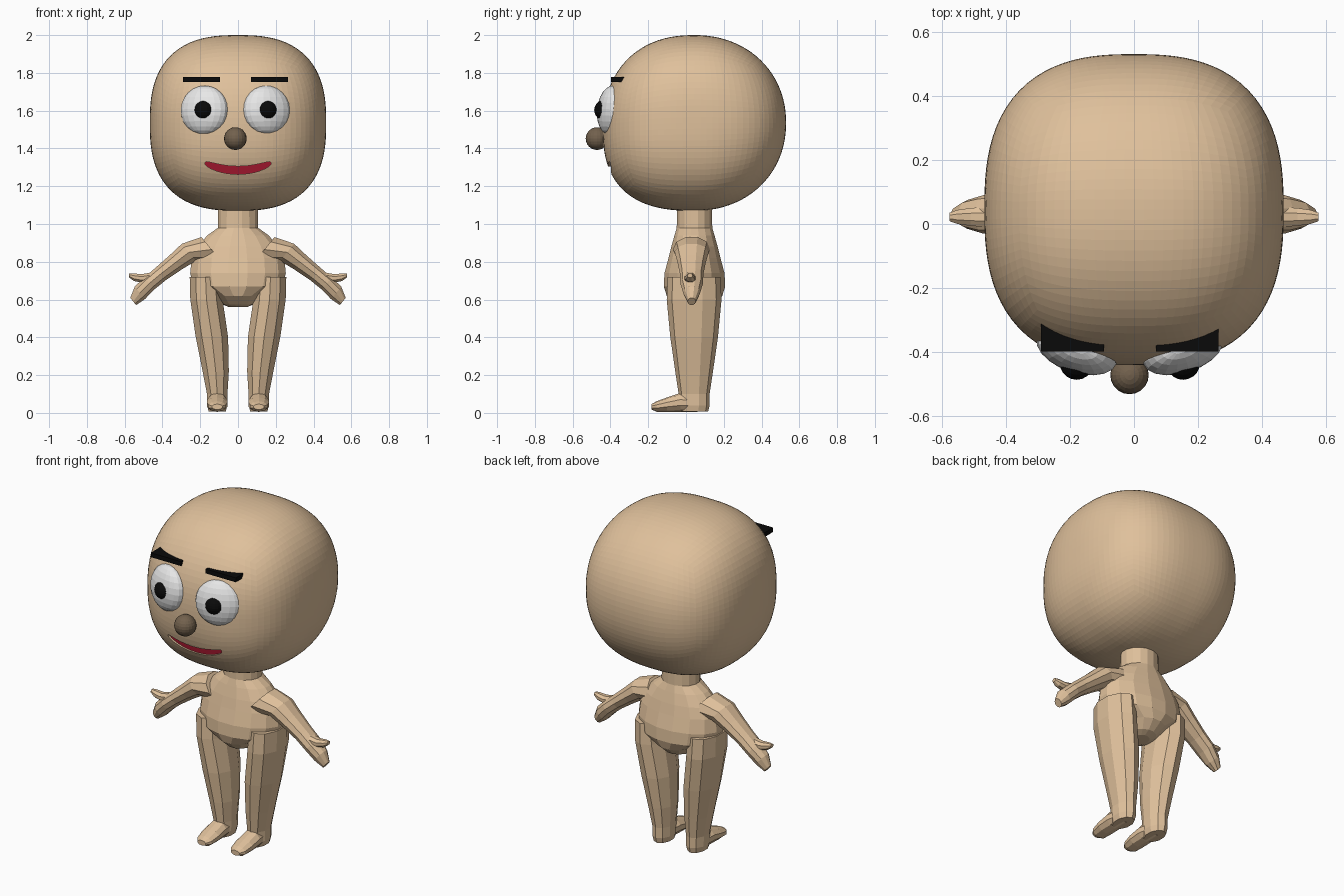
import bpy, bmesh, math
from mathutils import Vector

if "Cube" in bpy.data.objects:
    bpy.data.objects.remove(bpy.data.objects["Cube"])


def material(name, rgb):
    m = bpy.data.materials.new(name)
    m.diffuse_color = (*rgb, 1)
    m.use_nodes = True
    m.node_tree.nodes["Principled BSDF"].inputs["Base Color"].default_value = m.diffuse_color
    return m


SKIN = material("skin tan", (0.74, 0.53, 0.33))
NOSE = material("nose brown", (0.17, 0.12, 0.075))
WHITE = material("eye white", (0.8, 0.8, 0.8))
BLACK = material("black", (0.003, 0.003, 0.003))
RED = material("mouth red", (0.33, 0.008, 0.025))


def make(name, bm, *mats):
    me = bpy.data.meshes.new(name)
    bm.to_mesh(me)
    bm.free()
    ob = bpy.data.objects.new(name, me)
    bpy.context.collection.objects.link(ob)
    for m in mats:
        me.materials.append(m)
    return ob


def oval(c, u, v, n=12):
    """Ring of points around c with half-axes u and v."""
    c, u, v = Vector(c), Vector(u), Vector(v)
    return [c + u * math.cos(t) + v * math.sin(t)
            for t in (2 * math.pi * (i + 0.5) / n for i in range(n))]


def loft(name, rings, *mats):
    """Skin a list of point rings and cap both ends (last face = last cap)."""
    bm = bmesh.new()
    vs = [[bm.verts.new(p) for p in r] for r in rings]
    n = len(vs[0])
    for a, b in zip(vs, vs[1:]):
        for i in range(n):
            j = (i + 1) % n
            bm.faces.new((a[i], a[j], b[j], b[i]))
    bm.faces.new(vs[0][::-1])
    bm.faces.new(vs[-1])
    bmesh.ops.recalc_face_normals(bm, faces=bm.faces[:])
    return make(name, bm, *mats)


def ball(name, loc, size, mat, rot=(0, 0, 0), seg=20, rows=12):
    bm = bmesh.new()
    bmesh.ops.create_uvsphere(bm, u_segments=seg, v_segments=rows, radius=1)
    ob = make(name, bm, mat)
    ob.location, ob.scale, ob.rotation_euler = loc, size, rot
    return ob


# Head: gridded cube pushed out to a rounded box, rounder from the side
bm = bmesh.new()
bmesh.ops.create_cube(bm, size=2)
bmesh.ops.subdivide_edges(bm, edges=bm.edges[:], cuts=23, use_grid_fill=True)
for v in bm.verts:
    p = Vector([math.tan(c * math.pi / 4) for c in v.co])
    a, m = (2.4 if p.y < 0 else 2.1), 2.6
    side = (abs(p.y) ** a + abs(p.z) ** a) ** (m / a)
    p /= (side + abs(p.x) ** m) ** (1 / m)
    y = p.y * 0.485
    drop = 0.15 * y * y if y < 0 else 0
    v.co = (p.x * 0.467, 0.045 + y, 1.535 + p.z * 0.465 - drop)
head = make("head", bm, SKIN, RED)

# Mouth: smile-shaped recess with a red back
outline = []
for i in range(32):
    t = 2 * math.pi * i / 32
    x = 0.175 * math.copysign(abs(math.cos(t)) ** 0.7, math.cos(t))
    s = math.copysign(abs(math.sin(t)) ** 0.6, math.sin(t))
    outline.append((x, 1.284 + 0.038 * (x / 0.175) ** 2 + 0.021 * s))
cutter = loft("mouth_cutter", [[(x, y, z) for x, z in outline] for y in (-0.55, -0.385)],
              SKIN, RED)
cutter.hide_render = True
cutter.data.polygons[-1].material_index = 1
mod = head.modifiers.new("mouth", "BOOLEAN")
mod.operation, mod.solver, mod.object = "DIFFERENCE", "EXACT", cutter
bpy.context.view_layer.objects.active = head
bpy.ops.object.modifier_apply(modifier=mod.name)
bpy.data.objects.remove(cutter)

# Nose
ball("nose", (-0.014, -0.471, 1.452), (0.06,) * 3, NOSE)

# Torso and neck: (z, half width, half depth)
torso = [(0.56, 0.05, 0.06), (0.575, 0.085, 0.10), (0.62, 0.13, 0.15), (0.67, 0.24, 0.166),
         (0.74, 0.258, 0.162), (0.82, 0.25, 0.14), (0.88, 0.22, 0.125), (0.94, 0.165, 0.108),
         (0.98, 0.108, 0.096), (1.12, 0.106, 0.094)]
loft("torso", [oval((0, 0.045, z), (rx, 0, 0), (0, ry, 0), 16) for z, rx, ry in torso], SKIN)

# Leg: (z, centre x, half width, half depth)
leg = [(0.72, 0.172, 0.088, 0.14), (0.60, 0.167, 0.09, 0.145), (0.40, 0.138, 0.09, 0.126),
       (0.22, 0.118, 0.073, 0.10), (0.10, 0.11, 0.057, 0.082), (0.04, 0.11, 0.056, 0.082),
       (0.008, 0.11, 0.048, 0.074)]
# Foot: (y, centre z, half width, half height)
foot = [(0.06, 0.05, 0.045, 0.045), (-0.03, 0.055, 0.056, 0.05), (-0.10, 0.044, 0.057, 0.038),
        (-0.155, 0.034, 0.048, 0.028), (-0.182, 0.032, 0.028, 0.015)]
# Arm: (x, z, half thickness, half depth)
arm = [(0.14, 0.865, 0.09, 0.10), (0.26, 0.85, 0.062, 0.09), (0.33, 0.797, 0.052, 0.075),
       (0.41, 0.735, 0.045, 0.062), (0.47, 0.685, 0.044, 0.06), (0.52, 0.635, 0.045, 0.045),
       (0.555, 0.59, 0.026, 0.022)]
thumb = [(0.45, 0.722, 0.025, 0.035), (0.51, 0.712, 0.024, 0.03), (0.55, 0.718, 0.022, 0.024),
         (0.576, 0.727, 0.012, 0.014)]

for s, side in ((-1, "left"), (1, "right")):
    loft(side + "_leg", [oval((s * x, 0.043, z), (rx, 0, 0), (0, ry, 0), 10)
                         for z, x, rx, ry in leg], SKIN)
    loft(side + "_foot", [oval((s * 0.11, y, z), (rx, 0, 0), (0, 0, rz), 10)
                          for y, z, rx, rz in foot], SKIN)
    loft(side + "_arm", [oval((s * x, 0.03, z), (s * 0.63 * r, 0, 0.77 * r), (0, d, 0), 10)
                         for x, z, r, d in arm], SKIN)
    loft(side + "_thumb", [oval((s * x, 0.022, z), (0, 0, r), (0, d, 0), 8)
                           for x, z, r, d in thumb], SKIN)

    # Eye, pupil and brow, all slightly off centre like the nose
    ex = -0.013 + s * 0.166
    tilt = (math.radians(-6), 0, s * math.radians(18))
    ball(side + "_eye", (ex, -0.397, 1.603), (0.13, 0.066, 0.13), WHITE, tilt)
    ball(side + "_pupil", (ex, -0.433, 1.603), (0.053,) * 3, BLACK)
    bx = -0.013 + s * 0.179
    loft(side + "_brow", [[(x, -0.398, 1.752), (x, -0.398, 1.778),
                           (x, -0.29, 1.778), (x, -0.29, 1.752)]
                          for x in (bx - 0.098, bx + 0.098)], BLACK)
